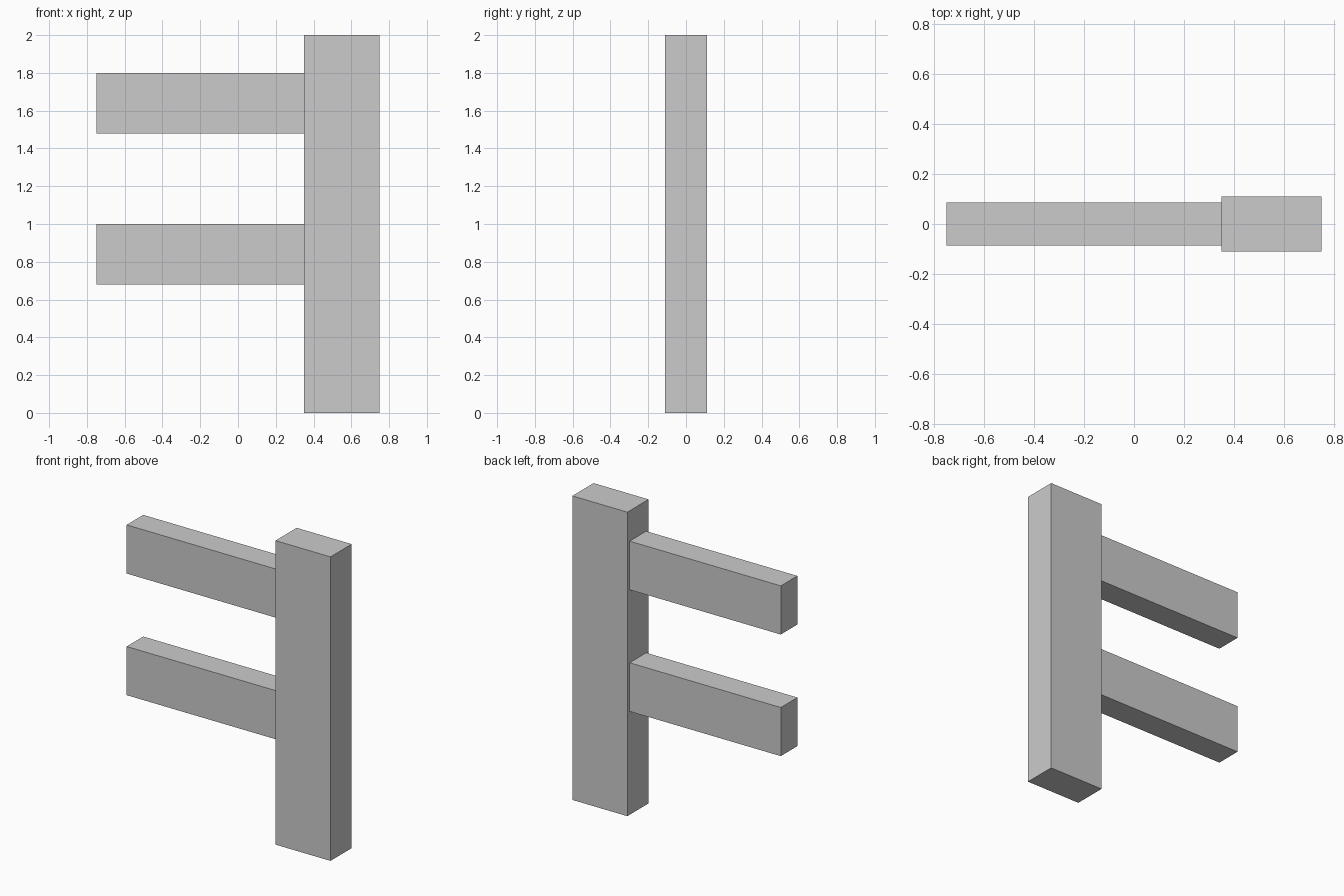
import bpy
import bmesh
from mathutils import Matrix, Vector

default = bpy.data.objects.get("Cube")
if default:
    bpy.data.objects.remove(default, do_unlink=True)

# Single grey finish
grey = bpy.data.materials.new("plain_grey")
grey.use_nodes = True
colour = (0.6, 0.6, 0.6, 1.0)
grey.diffuse_color = colour
grey.node_tree.nodes["Principled BSDF"].inputs["Base Color"].default_value = colour


def box(name, low, high):
    """Flat-faced box between two opposite corners."""
    low, high = Vector(low), Vector(high)
    bm = bmesh.new()
    bmesh.ops.create_cube(bm, size=1, matrix=Matrix.Diagonal((*(high - low), 1)))
    mesh = bpy.data.meshes.new(name)
    bm.to_mesh(mesh)
    bm.free()
    mesh.materials.append(grey)
    obj = bpy.data.objects.new(name, mesh)
    obj.location = (low + high) / 2
    bpy.context.collection.objects.link(obj)
    return obj


# Upright post
POST_INNER = 0.35
box("post", (POST_INNER, -0.11, 0), (0.75, 0.11, 2))

# Two rails butting against the post
RAIL_HEIGHT = 0.32
for name, top in (("lower_rail", 1.0), ("upper_rail", 1.8)):
    box(name, (-0.75, -0.086, top - RAIL_HEIGHT), (POST_INNER, 0.086, top))
